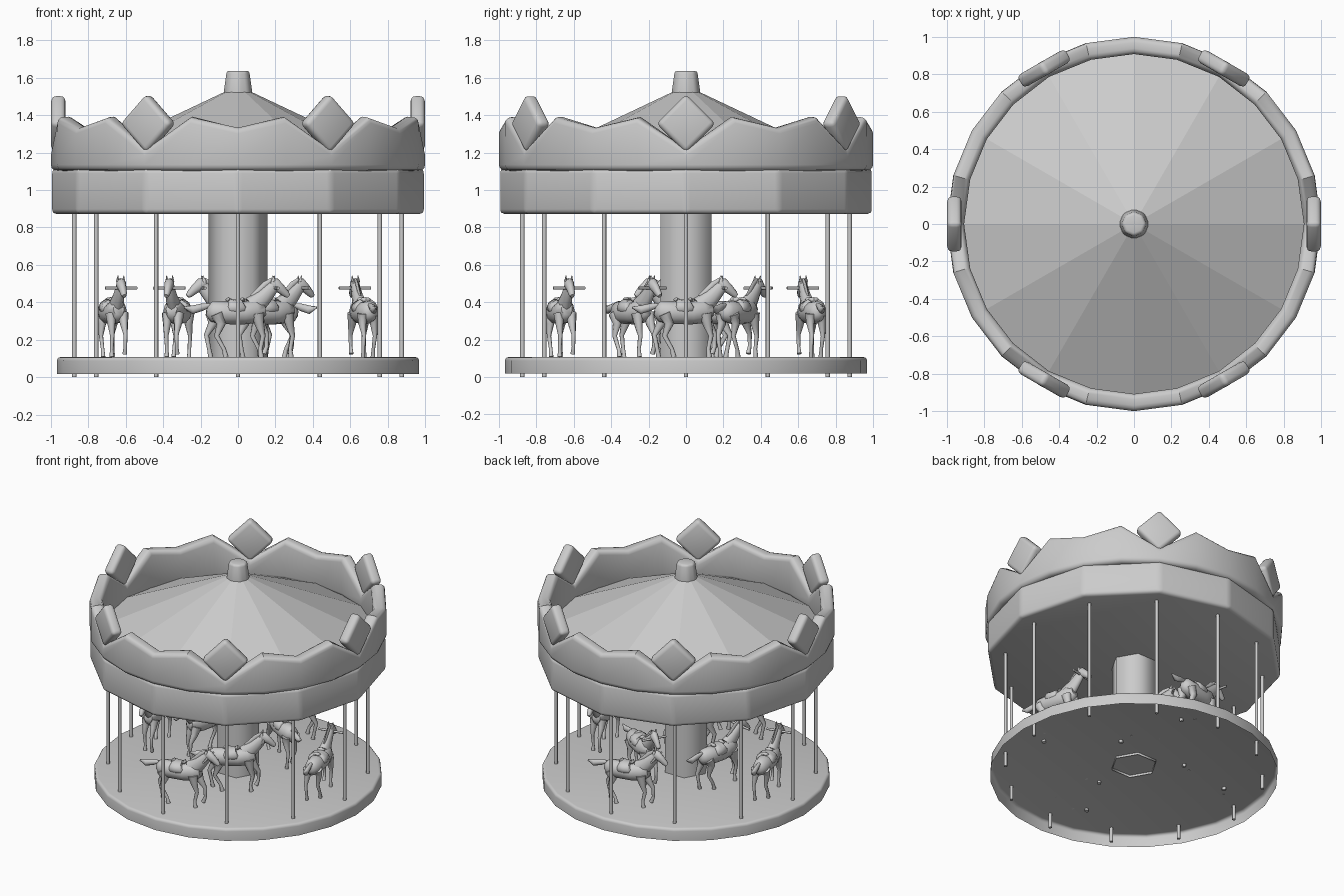
import bpy, bmesh
from math import sin, cos, pi, radians
from mathutils import Vector, Matrix

if "Cube" in bpy.data.objects:
    bpy.data.objects.remove(bpy.data.objects["Cube"], do_unlink=True)

grey = bpy.data.materials.new("plain_grey")
grey.use_nodes = True
GREY = (0.6, 0.6, 0.6, 1)
grey.diffuse_color = GREY
grey.node_tree.nodes["Principled BSDF"].inputs["Base Color"].default_value = GREY


def finish(bm, name, smooth=35, bevel=0, above=40):
    """Turn a bmesh into a shaded object, rounding the edges sharper than 'above'."""
    bmesh.ops.recalc_face_normals(bm, faces=bm.faces)
    if bevel:
        edges = [e for e in bm.edges if len(e.link_faces) == 2
                 and e.calc_face_angle(0) > radians(above)]
        bmesh.ops.bevel(bm, geom=edges, offset=bevel, segments=3, profile=0.5,
                        affect='EDGES', clamp_overlap=True)
    mesh = bpy.data.meshes.new(name)
    bm.to_mesh(mesh)
    bm.free()
    mesh.materials.append(grey)
    obj = bpy.data.objects.new(name, mesh)
    bpy.context.collection.objects.link(obj)
    bpy.ops.object.select_all(action='DESELECT')
    obj.select_set(True)
    bpy.context.view_layer.objects.active = obj
    bpy.ops.object.shade_smooth_by_angle(angle=radians(smooth))
    return obj


def skin_rings(bm, rings, start=True, end=True, closed=False):
    """Join rings of points with quads, capping the chosen ends."""
    rows = [[bm.verts.new(p) for p in ring] for ring in rings]
    n = len(rows[0])
    pairs = list(zip(rows, rows[1:])) + ([(rows[-1], rows[0])] if closed else [])
    for a, b in pairs:
        for i in range(n):
            bm.faces.new((a[i], a[(i + 1) % n], b[(i + 1) % n], b[i]))
    if start and not closed:
        bm.faces.new(rows[0])
    if end and not closed:
        bm.faces.new(rows[-1])


def circle(r, z, n):
    return [Vector((r * cos(2 * pi * i / n), r * sin(2 * pi * i / n), z)) for i in range(n)]


def turned(name, profile, sides, start=True, end=True, **kw):
    bm = bmesh.new()
    skin_rings(bm, [circle(r, z, sides) for r, z in profile], start, end)
    return finish(bm, name, **kw)


def place_copy(source, name, angle, radius=0, turn=None):
    obj = source.copy()
    obj.name = name
    bpy.context.collection.objects.link(obj)
    a = radians(angle)
    obj.location = (radius * cos(a), radius * sin(a), 0)
    obj.rotation_euler.z = a if turn is None else radians(turn)
    return obj


# Platform (hollow underneath), column, canopy, roof and finial
turned("platform", [(0.968, 0.018), (0.968, 0.107)], 24, start=False, bevel=0.02)
turned("centre_column", [(0.157, 0.09), (0.157, 0.9)], 6, False, False, smooth=75)
turned("canopy_band", [(0.997, 0.873), (0.997, 1.114)], 12, bevel=0.025, above=25)
turned("roof", [(0.97, 1.1), (0.06, 1.53)], 12, smooth=5)
turned("finial", [(0.08, 1.5), (0.08, 1.525), (0.064, 1.637)], 8, smooth=50, bevel=0.016)

# Zigzag crown: deep notches behind the diamonds, shallow ones between
bm = bmesh.new()
tops = (1.22, 1.39, 1.332, 1.39)
rings = []
for i in range(24):
    a, top = i * pi / 12, tops[i % 4]
    rings.append([Vector((r * cos(a), r * sin(a), z))
                  for r, z in ((1.0, 1.105), (1.0, top), (0.908, top), (0.908, 1.1))])
skin_rings(bm, rings, closed=True)
finish(bm, "crown", bevel=0.03, above=50)

# Diamond plates with well rounded rims
bm = bmesh.new()
skin_rings(bm, [[Vector((x, 0.158 * cos(k * pi / 2), 1.355 + 0.158 * sin(k * pi / 2)))
                 for k in range(4)] for x in (0.922, 0.998)])
diamond = finish(bm, "diamond_1", bevel=0.026)
for i in range(1, 6):
    place_copy(diamond, f"diamond_{i + 1}", 60 * i, 0)

# Poles around the rim
pole = turned("pole_1", [(0.012, 0), (0.012, 0.885)], 8, smooth=50)
pole.location.x = 0.875
for i in range(1, 12):
    place_copy(pole, f"pole_{i + 1}", 30 * i, 0.875)


def limb(bm, stations, y=0.0, n=10):
    """Loft ellipses along a path; each station is x, z, in-plane and sideways radius."""
    pts = [Vector((s[0], y, s[1])) for s in stations]
    rings = []
    for i, (x, z, r, w) in enumerate(stations):
        t = (pts[min(i + 1, len(pts) - 1)] - pts[max(i - 1, 0)]).normalized()
        normal = Vector((-t.z, 0, t.x))
        rings.append([pts[i] + normal * (r * cos(2 * pi * k / n))
                      + Vector((0, w * sin(2 * pi * k / n), 0)) for k in range(n)])
    skin_rings(bm, rings)


def leg(bm, y, *joints):
    radii = (0.036, 0.026, 0.014, 0.011, 0.015)
    limb(bm, [(x, z, r, r * 0.85) for (x, z), r in zip(joints, radii)], y, 8)


# Horse, facing +x
bm = bmesh.new()
limb(bm, [(-.17, .355, .025, .02), (-.145, .352, .055, .048), (-.08, .345, .062, .06),
          (.03, .342, .06, .06), (.1, .355, .066, .054), (.145, .365, .035, .03)], n=12)
limb(bm, [(.08, .375, .06, .04), (.14, .425, .045, .03),
          (.19, .48, .034, .024), (.21, .505, .022, .018)])
limb(bm, [(.178, .508, .02, .016), (.2, .498, .034, .027), (.235, .472, .026, .021),
          (.265, .444, .019, .017), (.277, .433, .012, .011)])
# Mane and tail
limb(bm, [(.075, .43, .012, .006), (.11, .455, .018, .008),
          (.15, .495, .018, .008), (.185, .522, .01, .007)], n=6)
limb(bm, [(-.155, .385, .011, .011), (-.2, .373, .02, .015),
          (-.25, .36, .023, .017), (-.295, .373, .005, .004)], n=8)
# Legs
leg(bm, .035, (-.135, .34), (-.13, .285), (-.165, .225), (-.15, .15), (-.138, .088))
leg(bm, -.035, (-.125, .34), (-.1, .285), (-.125, .22), (-.085, .15), (-.075, .108))
leg(bm, .032, (.11, .34), (.13, .285), (.165, .23), (.165, .165), (.15, .125))
leg(bm, -.032, (.1, .34), (.11, .285), (.13, .22), (.115, .15), (.12, .108))
# Saddle: padded blanket with a raised front and back
limb(bm, [(-.065, .378, .035, .052), (-.055, .375, .047, .064), (-.02, .37, .045, .066),
          (.02, .372, .045, .064), (.03, .378, .035, .052)], n=12)
for x in (-.052, .025):
    limb(bm, [(x - .012, .41, .008, .015), (x, .415, .013, .03), (x + .012, .41, .008, .015)], n=8)
# Ears and handle bar
for y in (-.016, .016):
    limb(bm, [(.188, .51, .012, .009), (.196, .542, .002, .002)], y, 6)
bmesh.ops.create_cone(bm, segments=8, radius1=.008, radius2=.008, depth=.175, cap_ends=True,
                      matrix=Matrix.Translation((.2, 0, .476)) @ Matrix.Rotation(pi / 2, 4, 'X'))
horse = finish(bm, "horse_1", smooth=60)

# Outer ring of four horses, turned inward, and inner ring of three
spots = [(a, 0.67, a + 103) for a in (-90, 0, 90, 180)]
spots += [(-60, 0.33, 32), (60, 0.33, 150), (166, 0.335, 258)]
a, r, turn = spots[0]
horse.location = (r * cos(radians(a)), r * sin(radians(a)), 0)
horse.rotation_euler.z = radians(turn)
for i, (a, r, turn) in enumerate(spots[1:]):
    place_copy(horse, f"horse_{i + 2}", a, r, turn)
